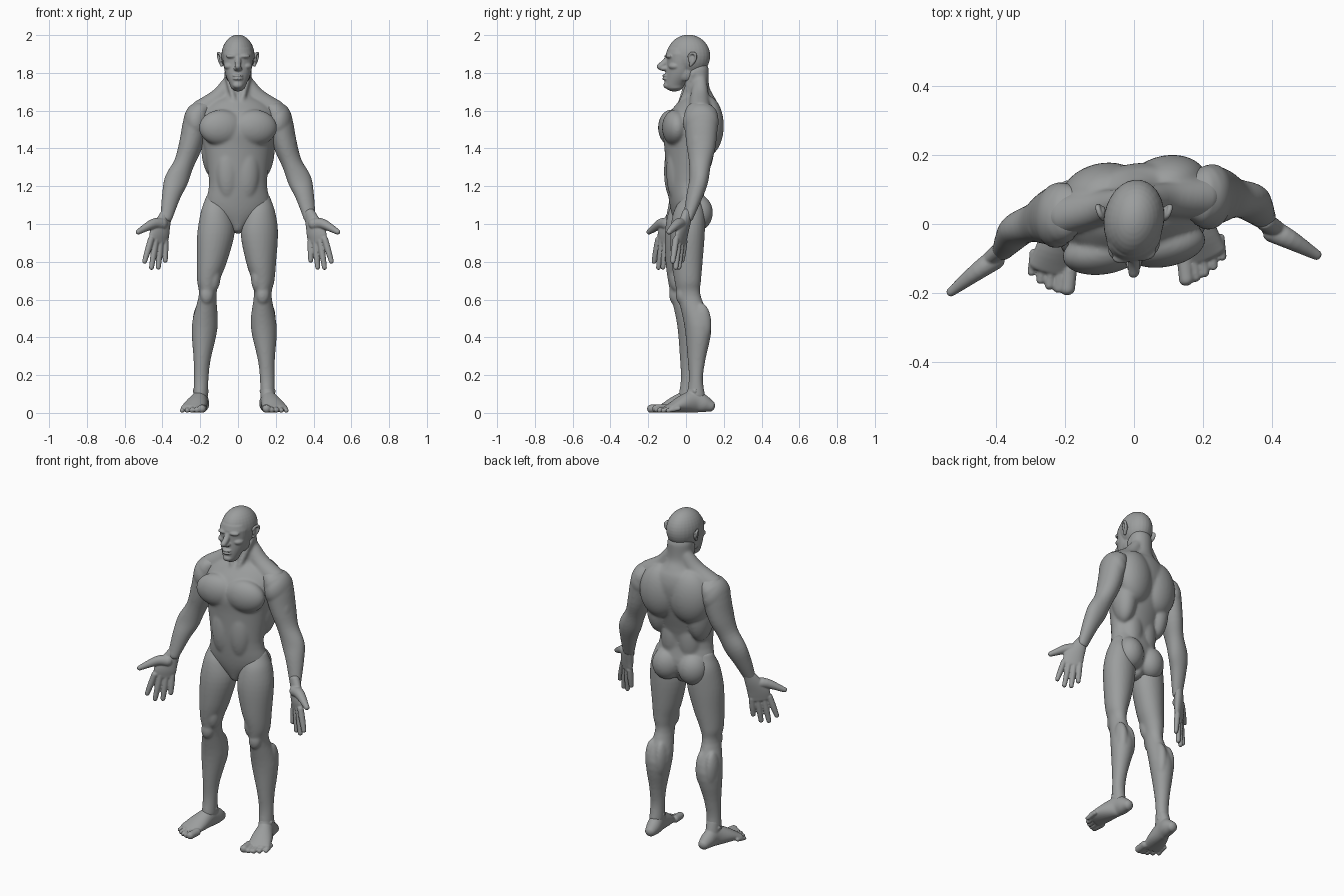
import bpy, bmesh, math
from mathutils import Vector, Matrix

if "Cube" in bpy.data.objects:
    bpy.data.objects.remove(bpy.data.objects["Cube"], do_unlink=True)

grey = bpy.data.materials.new("clay_grey")
grey.use_nodes = True
tone = (.33, .34, .34, 1)
grey.diffuse_color = tone
grey.node_tree.nodes["Principled BSDF"].inputs["Base Color"].default_value = tone


def spline(rows, steps=4):
    """Catmull-Rom curve through rows of (x, y, z, radius_a, radius_b)."""
    rows = [Vector(row if len(row) == 5 else (*row, row[-1])) for row in rows]
    rows = [2 * rows[0] - rows[1]] + rows + [2 * rows[-1] - rows[-2]]
    curve = []
    for before, start, end, after in zip(rows, rows[1:], rows[2:], rows[3:]):
        for i in range(steps):
            t = i / steps
            linear = (end - before) * t
            square = (2 * before - 5 * start + 4 * end - after) * t ** 2
            cubic = (3 * start - before - 3 * end + after) * t ** 3
            curve.append(start + (linear + square + cubic) / 2)
    return curve + [rows[-2]]


def cap(frame, sign):
    """Shrinking rings that round off the end of a limb."""
    centre, axis, wide, deep = frame
    for angle in map(math.radians, (30, 60, 80)):
        offset = axis * sign * min(wide, deep) * math.sin(angle) * .8
        shrink = math.cos(angle)
        yield centre + offset, axis, wide * shrink, deep * shrink


def limb(bm, rows, side=1, hint=(1, 0, 0), flat=False, segments=28):
    """Rounded tube along a curve; flat keeps every ring horizontal."""
    path = spline(rows)
    points = [Vector(p[:3]) for p in path]
    frames = []
    for i, p in enumerate(path):
        following = points[min(i + 1, len(points) - 1)]
        axis = (following - points[max(i - 1, 0)]).normalized()
        if flat:
            axis = Vector((0, 0, math.copysign(1, axis.z)))
        frames.append((points[i], axis, p[3], p[4]))
    frames = list(cap(frames[0], -1))[::-1] + frames + list(cap(frames[-1], 1))

    rings = []
    for centre, axis, wide, deep in frames:
        across = Vector(hint)
        across = (across - axis * across.dot(axis)).normalized()
        through = axis.cross(across)
        ring = []
        for k in range(segments):
            angle = math.tau * k / segments
            spot = centre + across * wide * math.cos(angle) + through * deep * math.sin(angle)
            ring.append(bm.verts.new((spot.x * side, spot.y, spot.z)))
        rings.append(ring)
    for lower, upper in zip(rings, rings[1:]):
        for k in range(segments):
            bm.faces.new((lower[k - 1], lower[k], upper[k], upper[k - 1]))
    bm.faces.new(rings[0][::-1])
    bm.faces.new(rings[-1])


def ball(bm, centre, radii, side=1):
    """Ellipsoid muscle or bone form."""
    x, y, z = centre
    matrix = Matrix.Translation((x * side, y, z)) @ Matrix.Diagonal((*radii, 1))
    bmesh.ops.create_uvsphere(bm, u_segments=28, v_segments=18, radius=1, matrix=matrix)


def levels(rows):
    """Turn (x, z, half width, front y, back y) into horizontal limb rows."""
    return [(x, (front + back) / 2, z, wide, (back - front) / 2)
            for x, z, wide, front, back in rows]


def finish(name, bm, voxel, smooth=4, turn=.12, lean=0):
    """Pose the part, then fuse its forms into one smooth skin."""
    for vert in bm.verts:
        vert.co.y += turn * vert.co.x
        vert.co.x -= lean * min(1, max(0, 2 - 2 * vert.co.z))
        vert.co.z = max(vert.co.z, 0)
    bmesh.ops.recalc_face_normals(bm, faces=bm.faces)
    mesh = bpy.data.meshes.new(name)
    bm.to_mesh(mesh)
    bm.free()
    part = bpy.data.objects.new(name, mesh)
    bpy.context.collection.objects.link(part)
    fuse = part.modifiers.new("fuse", "REMESH")
    fuse.mode = "VOXEL"
    fuse.voxel_size = voxel
    soften = part.modifiers.new("soften", "SMOOTH")
    soften.factor = .5
    soften.iterations = smooth
    graph = bpy.context.evaluated_depsgraph_get()
    part.data = bpy.data.meshes.new_from_object(part.evaluated_get(graph))
    part.modifiers.clear()
    part.data.materials.clear()
    part.data.materials.append(grey)
    part.data.polygons.foreach_set("use_smooth", [True] * len(part.data.polygons))


# Torso and neck
bm = bmesh.new()
limb(bm, levels([
    (0, .98, .04, -.05, .06), (0, 1.08, .165, -.08, .1), (0, 1.22, .153, -.1, .085),
    (0, 1.4, .18, -.112, .135), (0, 1.5, .2, -.12, .165), (0, 1.58, .2, -.09, .175),
    (0, 1.64, .16, -.045, .165), (0, 1.68, .09, -.012, .145), (0, 1.73, .073, -.01, .122),
    (0, 1.82, .07, -.01, .12)]), flat=True, segments=48)
for side in (-1, 1):
    ball(bm, (.087, -.07, 1.51), (.12, .066, .095), side)   # chest muscle
    ball(bm, (.092, .1, 1.52), (.12, .088, .16), side)      # shoulder blade
    ball(bm, (.125, .05, 1.41), (.07, .085, .17), side)     # side of the back
    ball(bm, (.08, .055, 1.06), (.082, .077, .095), side)   # buttock
    ball(bm, (.05, .04, 1.24), (.07, .056, .16), side)      # lower back
    ball(bm, (.05, -.06, 1.28), (.065, .05, .16), side)     # abdomen
    # Neck slope and throat muscle
    limb(bm, [(.04, .07, 1.76, .035), (.1, .06, 1.67, .05), (.2, .05, 1.595, .06)], side)
    limb(bm, [(.06, .03, 1.8, .016), (.02, -.025, 1.65, .014)], side)
finish("torso", bm, .007, 12)

# Head: skull, face, nose, mouth and chin
bm = bmesh.new()
ball(bm, (0, .013, 1.89), (.088, .115, .112))
limb(bm, levels([(0, 1.9, .08, -.106, .04), (0, 1.85, .077, -.104, .03),
                 (0, 1.79, .066, -.11, .03), (0, 1.735, .042, -.114, -.01)]), flat=True)
limb(bm, [(0, -.09, 1.89, .014), (0, -.112, 1.855, .017), (0, -.142, 1.832, .016)])
ball(bm, (0, -.112, 1.823), (.023, .03, .014))
ball(bm, (0, -.1, 1.734), (.027, .02, .018))
for z in (1.785, 1.769):
    ball(bm, (0, -.108, z), (.028, .018, .008))             # lips
for side in (-1, 1):
    ball(bm, (.03, -.09, 1.888), (.034, .02, .012), side)   # brow
    ball(bm, (.045, -.065, 1.835), (.03, .033, .02), side)  # cheekbone
    ball(bm, (.045, -.01, 1.8), (.022, .045, .045), side)   # jaw corner
finish("head", bm, .0045)

for side, label in ((1, "left"), (-1, "right")):
    # Ear: curled rim around a shallow bowl
    bm = bmesh.new()
    limb(bm, [(.088, .015, 1.885, .008), (.098, .027, 1.903, .008), (.105, .048, 1.9, .008),
              (.1, .048, 1.87, .008), (.086, .024, 1.84, .009)], side, segments=12)
    ball(bm, (.09, .032, 1.872), (.009, .02, .03), side)
    finish(label + "_ear", bm, .0035, turn=0)

    # Arm with shoulder and biceps
    bm = bmesh.new()
    limb(bm, [(.17, .06, 1.61, .045, .07), (.21, .055, 1.57, .07, .09),
              (.25, .05, 1.42, .063, .078), (.286, .04, 1.32, .054, .058),
              (.327, .028, 1.23, .063, .05), (.353, .003, 1.15, .05, .043),
              (.38, -.035, 1.03, .032, .026)], side)
    ball(bm, (.22, .052, 1.54), (.068, .095, .1), side)
    ball(bm, (.26, .03, 1.41), (.05, .05, .1), side)
    finish(label + "_arm", bm, .006, 10)

    # Hand: palm, thumb and a row of four fingers
    bm = bmesh.new()
    across = Vector((1, -.65, 0))
    limb(bm, [(.377, -.03, 1.06, .031, .025), (.395, -.045, 1.01, .044, .026),
              (.415, -.065, .95, .06, .024), (.42, -.07, .905, .056, .018)], side, across)
    limb(bm, [(.4, -.06, 1, .032), (.45, -.09, 1, .027), (.53, -.144, .957, .014)],
         side, (0, 0, 1))
    for i in range(4):
        knuckle = Vector((.46, -.1, .92)).lerp(Vector((.385, -.047, .91)), i / 3)
        tip = Vector((.495, -.12, .8)).lerp(Vector((.385, -.06, .805)), i / 3)
        tip.z -= .04 * math.sin(math.pi * i / 3)
        limb(bm, [(*knuckle, .017), (*knuckle.lerp(tip, .5), .0165), (*tip, .013)],
             side, across, segments=14)
    finish(label + "_hand", bm, .004, turn=.1)

    # Leg with kneecap, inner thigh and split calf
    bm = bmesh.new()
    limb(bm, levels([
        (.115, 1.13, .06, -.045, .06), (.115, 1.06, .083, -.08, .085),
        (.115, .95, .099, -.097, .085), (.13, .8, .08, -.092, .072),
        (.145, .7, .06, -.078, .062), (.146, .62, .047, -.062, .06),
        (.156, .46, .069, -.027, .115), (.17, .28, .045, -.011, .082),
        (.175, .18, .039, -.006, .068), (.177, .09, .039, -.018, .08)]), side, flat=True)
    ball(bm, (.148, -.045, .625), (.035, .026, .05), side)
    ball(bm, (.115, -.035, .72), (.035, .04, .08), side)
    for x in (.128, .186):
        ball(bm, (x, .06, .47), (.035, .052, .11), side)
    finish(label + "_leg", bm, .0065, 10, lean=.02)

    # Foot: heel and arch, ankle, then five toes fanned by rule
    bm = bmesh.new()
    limb(bm, [(.17, .115, .036, .031), (.172, .08, .048, .04, .047), (.18, .03, .06, .042, .06),
              (.2, -.04, .045, .058, .045), (.222, -.11, .023, .064, .021)], side)
    limb(bm, [(.175, .034, .15, .035, .03), (.177, .032, .09, .038, .05)], side, flat=True)
    ball(bm, (.177, .03, .115), (.044, .02, .022), side)
    for i in range(5):
        radius = .016 - i / 1000 if i else .022
        x = .172 + .026 * i
        tip = -.175 + .0035 * i * i
        limb(bm, [(x - .006, tip + .06, .024, radius), (x, tip, radius, radius)],
             side, segments=14)
    finish(label + "_foot", bm, .0045, turn=.08, lean=.02)
